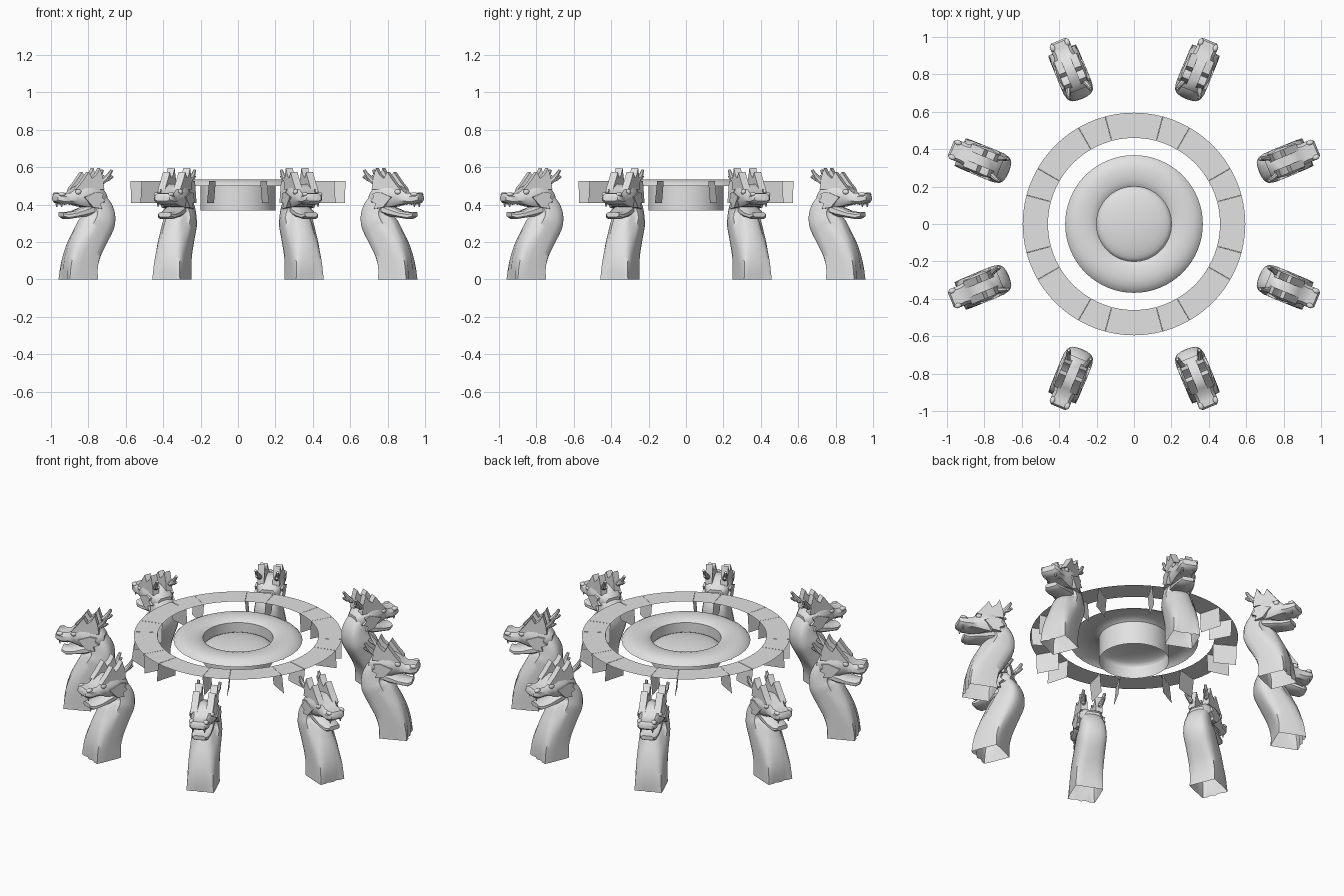
import bpy, bmesh, math
from mathutils import Vector

if "Cube" in bpy.data.objects:
    bpy.data.objects.remove(bpy.data.objects["Cube"])

stone = bpy.data.materials.new("pale_grey_stone")
stone.diffuse_color = (0.76, 0.76, 0.76, 1)
stone.use_nodes = True
stone.node_tree.nodes["Principled BSDF"].inputs["Base Color"].default_value = stone.diffuse_color


def build(name, verts, faces, angle=40, closed=True):
    bm = bmesh.new()
    vs = [bm.verts.new(v) for v in verts]
    for f in faces:
        bm.faces.new([vs[i] for i in f])
    bmesh.ops.remove_doubles(bm, verts=bm.verts, dist=1e-5)
    if closed:
        bmesh.ops.recalc_face_normals(bm, faces=bm.faces)
    me = bpy.data.meshes.new(name)
    bm.to_mesh(me)
    bm.free()
    me.materials.append(stone)
    ob = bpy.data.objects.new(name, me)
    bpy.context.collection.objects.link(ob)
    bpy.ops.object.select_all(action='DESELECT')
    ob.select_set(True)
    bpy.context.view_layer.objects.active = ob
    bpy.ops.object.shade_smooth_by_angle(angle=math.radians(angle))
    return ob


def loft(name, rings, start=True, end=True, angle=40):
    n = len(rings[0])
    verts = [v for r in rings for v in r]
    faces = [(i * n + j, i * n + (j + 1) % n, (i + 1) * n + (j + 1) % n, (i + 1) * n + j)
             for i in range(len(rings) - 1) for j in range(n)]
    if start:
        faces.append(tuple(range(n))[::-1])
    if end:
        faces.append(tuple(range(len(verts) - n, len(verts))))
    return build(name, verts, faces, angle)


def spin(name, profile, n=64, angle=40):
    # revolve (radius, height) points about z
    verts = [(max(r, 1e-7) * math.cos(2 * math.pi * j / n), max(r, 1e-7) * math.sin(2 * math.pi * j / n), z)
             for r, z in profile for j in range(n)]
    faces = []
    for i in range(len(profile) - 1):
        for j in range(n):
            k = (j + 1) % n
            if profile[i + 1][0] == 0:
                faces.append((i * n + j, i * n + k, (i + 1) * n))
            else:
                faces.append((i * n + j, i * n + k, (i + 1) * n + k, (i + 1) * n + j))
    return build(name, verts, faces, angle, False)


def boxy(stations):
    # octagonal cross-sections from (x, z low, z high, half width)
    out = []
    for x, a, b, w in stations:
        h = b - a
        out.append([(x, w, a + .25 * h), (x, w, b - .3 * h), (x, .7 * w, b), (x, -.7 * w, b),
                    (x, -w, b - .3 * h), (x, -w, a + .25 * h), (x, -.7 * w, a), (x, .7 * w, a)])
    return out


def plate(name, profile, y, thick):
    # side-profile slab
    a = [(x, y - thick, z) for x, z in profile]
    b = [(x, y + thick, z) for x, z in profile]
    return loft(name, [a, b], angle=30)


def tube(name, pts, n=8):
    # tapered tube through (x, y, z, radius)
    rings = []
    for i, p in enumerate(pts):
        c = Vector(p[:3])
        t = (Vector(pts[min(i + 1, len(pts) - 1)][:3]) - Vector(pts[max(i - 1, 0)][:3])).normalized()
        u = t.orthogonal().normalized()
        v = t.cross(u)
        rings.append([c + p[3] * (u * math.cos(2 * math.pi * k / n) + v * math.sin(2 * math.pi * k / n))
                      for k in range(n)])
    return loft(name, rings)


def ball(name, c, s):
    rings = []
    for i in range(1, 8):
        a = math.pi * i / 8
        rings.append([(c[0] + s[0] * math.sin(a) * math.cos(2 * math.pi * k / 12),
                       c[1] + s[1] * math.sin(a) * math.sin(2 * math.pi * k / 12),
                       c[2] + s[2] * math.cos(a)) for k in range(12)])
    return loft(name, rings)


# --- central basin: rounded flange, drum, domed floor ---
spin("basin_flange", [(.2, .515), (.212, .523), (.235, .53), (.265, .534), (.30, .534),
                      (.33, .527), (.355, .514), (.368, .50)])
spin("basin_drum", [(.2, .37), (.2, .515)])
spin("basin_floor", [(.2, .445)] + [(.2 * math.cos(a), .445 + .045 * math.sin(a))
                                    for a in (.2, .4, .6, .8, 1.0, 1.2, 1.4)] + [(0, .49)])

# --- ring walkway: alternating wide and narrow slabs with leaning radial fins ---
R0, R1, TOP, LOW = .46, .595, .527, .41
verts, faces, fin_v, fin_f = [], [], [], []
for k in range(8):
    for start, span, steps, lean in ((-15, 30, 6, -1.2), (15, 15, 3, 1.2)):
        base = len(verts)
        for i in range(steps + 1):
            a = math.radians(45 * k + start + .1 + (span - .2) * i / steps)
            c, s = math.cos(a), math.sin(a)
            verts += [(R0 * c, R0 * s, TOP), (R1 * c, R1 * s, TOP)]
        faces += [(base + 2 * i, base + 2 * i + 1, base + 2 * i + 3, base + 2 * i + 2) for i in range(steps)]
        b = len(fin_v)
        for r, z, t in ((R0, TOP, 0), (R1, TOP, 0), (R1, LOW, lean), (R0, LOW, lean)):
            a = math.radians(45 * k + start + t)
            fin_v.append((r * math.cos(a), r * math.sin(a), z))
        fin_f.append((b, b + 1, b + 2, b + 3))
build("ring_walkway", verts, faces, closed=False)
build("ring_fins", fin_v, fin_f, closed=False)

# --- serpent, modelled facing +x, then copied around the ring ---
parts = []

# neck: square open foot blending into a rounded back with a ridged belly
foot = [(-.082, .0), (-.082, .04), (-.082, .07), (-.081, .081), (-.05, .082), (.02, .082), (.05, .082),
        (.081, .08), (.083, .05), (.075, .03), (.086, .0)]
upper = [(-.092, .0), (-.09, .03), (-.084, .055), (-.068, .074), (-.035, .082), (.015, .083), (.045, .078),
         (.056, .058), (.08, .05), (.09, .03), (.094, .0)]
path = [(.925, 0), (.92, .08), (.895, .16), (.855, .235), (.82, .30), (.81, .355), (.835, .405), (.89, .435)]
P = [Vector((x, 0, z)) for x, z in path]
curve = []
for i in range(len(P) - 1):
    p0, p1, p2, p3 = P[max(i - 1, 0)], P[i], P[i + 1], P[min(i + 2, len(P) - 1)]
    for t in (0, .25, .5, .75):
        curve.append(.5 * (2 * p1 + (p2 - p0) * t + (2 * p0 - 5 * p1 + 4 * p2 - p3) * t * t
                           + (3 * p1 - p0 - 3 * p2 + p3) * t ** 3))
curve.append(P[-1])
rings = []
for i, c in enumerate(curve):
    d = (curve[min(i + 1, len(curve) - 1)] - curve[max(i - 1, 0)]).normalized()
    if i == 0:
        d = Vector((0, 0, 1))
    f = i / (len(curve) - 1)
    out = Vector((d.z, 0, -d.x))
    mix = min(1, f / .5)
    half = [(a[0] + (b[0] - a[0]) * mix, a[1] + (b[1] - a[1]) * mix) for a, b in zip(foot, upper)]
    k = 1 - .35 * max(0, f - .6) / .4
    belly = k * (1 - .5 * max(0, f - .5) / .5)
    rings.append([c + out * u * (belly if u > 0 else k) + Vector((0, v * k, 0))
                  for u, v in half + [(u, -v) for u, v in half[-2:0:-1]]])
parts.append(loft("neck", rings, start=False, angle=50))

# skull with upper snout, and lower jaw
parts.append(loft("upper_head", boxy([(.775, .41, .46, .045), (.80, .39, .485, .066), (.86, .385, .505, .077),
                                      (.91, .39, .51, .074), (.95, .40, .49, .064), (.985, .405, .462, .055),
                                      (1.02, .40, .462, .056), (1.05, .41, .46, .05), (1.06, .42, .447, .042)])))
parts.append(loft("lower_jaw", boxy([(.84, .35, .41, .05), (.89, .338, .39, .055), (.95, .33, .366, .054),
                                     (1.0, .322, .358, .048), (1.025, .335, .36, .036)])))

for s in (-1, 1):
    # brow crest with two peaks
    parts.append(plate("brow_crest", [(.965, .48), (.93, .52), (.89, .575), (.87, .54), (.845, .56),
                                      (.825, .595), (.808, .54), (.80, .48)], s * .045, .02))
    # cheek frill
    parts.append(plate("cheek_frill", [(.92, .44), (.85, .468), (.81, .46), (.82, .44), (.80, .42),
                                       (.83, .405), (.82, .378), (.87, .385)], s * .07, .012))
    # forked horn
    parts.append(tube("horn", [(.84, s * .04, .49, .017), (.80, s * .05, .525, .015),
                               (.775, s * .06, .555, .012), (.757, s * .064, .585, .008)]))
    parts.append(tube("horn_fork", [(.795, s * .052, .53, .012), (.77, s * .056, .538, .01),
                                    (.75, s * .06, .552, .007)]))
    parts.append(ball("eye", (.948, s * .06, .468), (.018, .012, .014)))
    parts.append(ball("nostril", (1.035, s * .042, .455), (.02, .015, .012)))
    # teeth on the upper jaw
    for x, dz in ((1.035, -.03), (.99, -.02)):
        parts.append(tube("tooth", [(x, s * .034, .418, .009), (x, s * .034, .418 + dz, .003)], 6))

for k in range(8):
    for ob in parts:
        o = ob if k == 0 else ob.copy()
        if k:
            bpy.context.collection.objects.link(o)
        o.rotation_euler.z = math.radians(22.5 + 45 * k)
